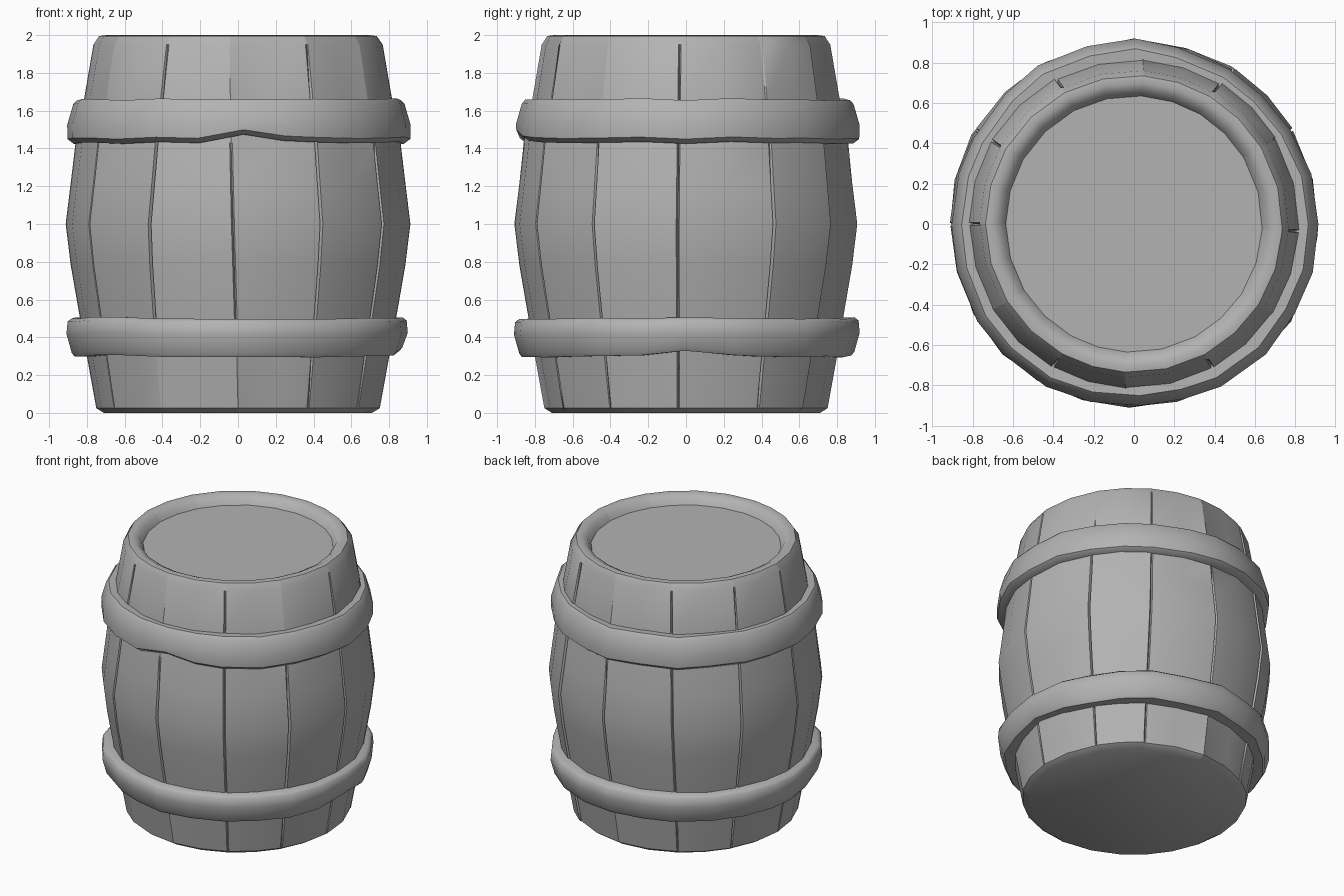
import bpy, bmesh, math, random
from math import cos, sin, radians

random.seed(7)
cube = bpy.data.objects.get("Cube")
if cube:
    bpy.data.objects.remove(cube, do_unlink=True)

GREY = (0.45, 0.45, 0.45, 1.0)
grey = bpy.data.materials.new("plain grey")
grey.diffuse_color = GREY
grey.use_nodes = True
grey.node_tree.nodes["Principled BSDF"].inputs["Base Color"].default_value = GREY


def finish(name, bm, angle):
    bmesh.ops.recalc_face_normals(bm, faces=bm.faces)
    mesh = bpy.data.meshes.new(name)
    bm.to_mesh(mesh)
    bm.free()
    mesh.materials.append(grey)
    obj = bpy.data.objects.new(name, mesh)
    bpy.context.collection.objects.link(obj)
    bpy.ops.object.select_all(action="DESELECT")
    obj.select_set(True)
    bpy.context.view_layer.objects.active = obj
    bpy.ops.object.shade_smooth_by_angle(angle=radians(angle))
    return obj


def bridge(bm, a, b):
    n = len(a)
    for i in range(n):
        bm.faces.new((a[i], a[(i + 1) % n], b[(i + 1) % n], b[i]))


# Barrel body: staves divided by narrow, uneven grooves, with a sunken lid
PROFILE = [(0.71, 0), (0.75, 0.025), (0.80, 0.3), (0.845, 0.55), (0.885, 0.78),
           (0.912, 1.0), (0.885, 1.22), (0.86, 1.43), (0.815, 1.66), (0.765, 1.95),
           (0.735, 1.995), (0.70, 2.0), (0.66, 1.98), (0.635, 1.935)]
STAVES = 12
staves = []
for k in range(STAVES):
    staves.append({
        "angle": -91 + 360 / STAVES * k + random.uniform(-2, 2),
        "slant": random.uniform(-2.5, 2.5),
        "low": random.choice([0.1, 0.1, 0.5]),
        "high": random.choice([1.3, 1.9, 1.9]),
        "lift": random.uniform(-0.006, 0.006),
    })


def seam_angle(k, z):
    turn, k = divmod(k, STAVES)
    s = staves[k]
    return s["angle"] + 360 * turn + s["slant"] * (z - 1)


def body_ring(bm, r, z, outer):
    ring = []
    for k, s in enumerate(staves):
        seam, following = seam_angle(k, z), seam_angle(k + 1, z)
        lift = s["lift"] if outer else 0
        open_seam = outer and s["low"] < z < s["high"]
        depth = 0.022 if open_seam else 0
        columns = [(seam, r - depth), (seam + 0.5, r + lift),
                   ((seam + following) / 2, r + lift),
                   (following - 0.5, r + lift)]
        for angle, radius in columns:
            a = radians(angle)
            ring.append(bm.verts.new((radius * cos(a), radius * sin(a), z)))
    return ring


bm = bmesh.new()
rings = [body_ring(bm, r, z, 0 < i < 10) for i, (r, z) in enumerate(PROFILE)]
for lower, upper in zip(rings, rings[1:]):
    bridge(bm, lower, upper)
bm.faces.new(rings[0])
bm.faces.new(rings[-1])
finish("barrel_body", bm, 42)


# Hammered hoops: a bevelled section swept round with small dents
def hoop(name, section, dent_angle, dent, sides=24):
    bm = bmesh.new()
    bottom = min(z for r, z in section)
    loops = [[] for p in section]
    for i in range(sides):
        degrees = -90 + 360 * i / sides
        a = radians(degrees + random.uniform(-2, 2))
        bulge = random.uniform(-0.012, 0.012)
        rise = random.uniform(-0.006, 0.006)
        near = max(0, 1 - abs(degrees - dent_angle) / 20)
        for loop, (r, z) in zip(loops, section):
            lifted = z + rise
            if z < bottom + 0.03:
                lifted += dent * near
            radius = r + bulge
            loop.append(bm.verts.new((radius * cos(a), radius * sin(a), lifted)))
    for i, loop in enumerate(loops):
        bridge(bm, loop, loops[(i + 1) % len(loops)])
    finish(name, bm, 50)


hoop("upper_hoop", [(0.79, 1.43), (0.875, 1.43), (0.908, 1.455), (0.91, 1.53),
                    (0.878, 1.64), (0.86, 1.66), (0.77, 1.655)], -90, 0.045)
hoop("lower_hoop", [(0.77, 0.30), (0.865, 0.30), (0.88, 0.32), (0.908, 0.42),
                    (0.902, 0.485), (0.88, 0.502), (0.78, 0.50)], 0, 0.025)
